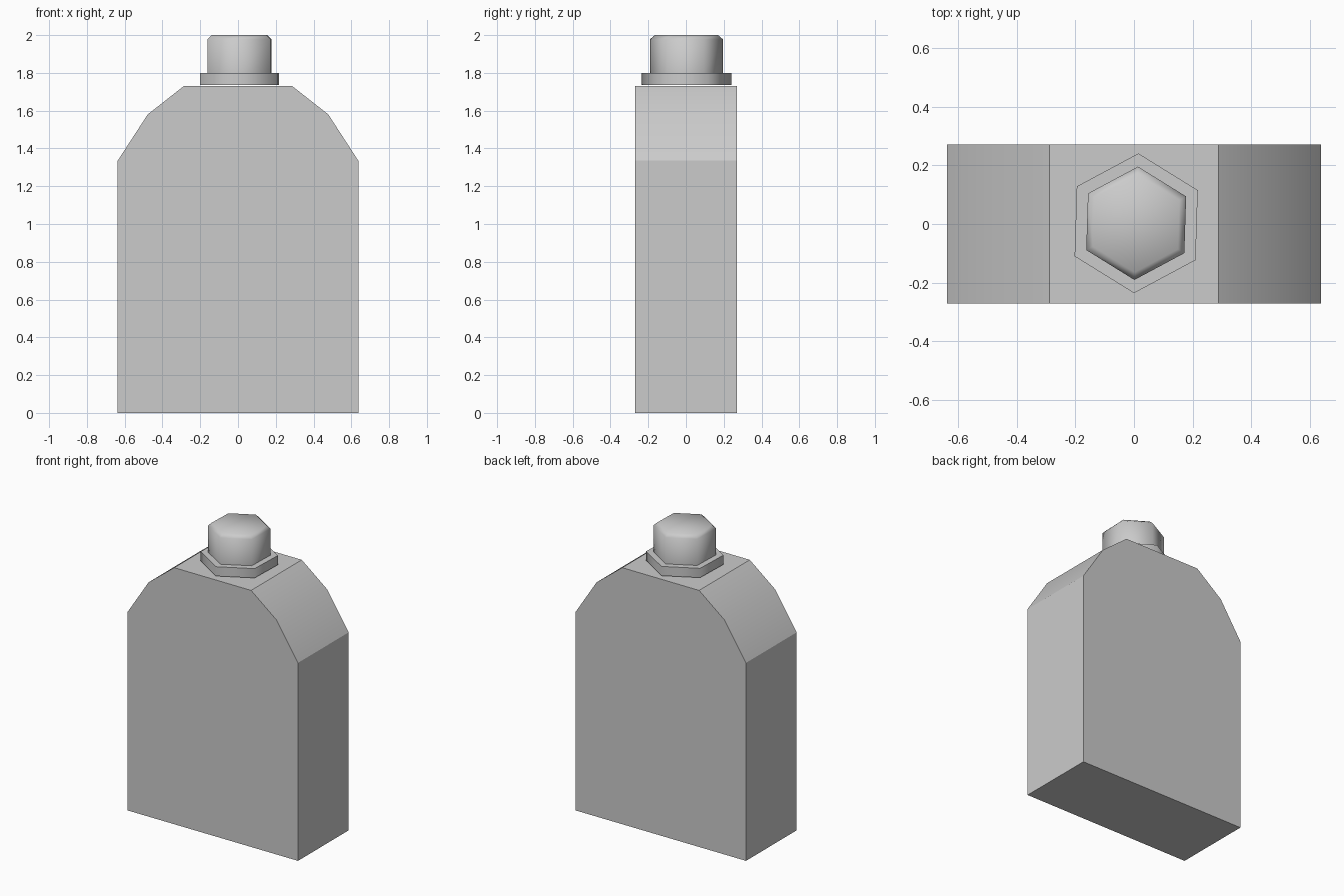
import bpy, bmesh
from math import radians, cos, sin, tau

if "Cube" in bpy.data.objects:
    bpy.data.objects.remove(bpy.data.objects["Cube"])


def make_object(name, bm, angle):
    bmesh.ops.recalc_face_normals(bm, faces=bm.faces)
    mesh = bpy.data.meshes.new(name)
    bm.to_mesh(mesh)
    bm.free()
    mesh.shade_smooth()
    mesh.set_sharp_from_angle(angle=radians(angle))
    obj = bpy.data.objects.new(name, mesh)
    bpy.context.collection.objects.link(obj)
    return obj


def hex_stack(name, rings, angle):
    """Closed six-sided solid through (radius, height) rings, slightly turned."""
    bm = bmesh.new()
    cx, cy, turn = 0.0075, 0.0025, radians(88.2)
    loops = [[bm.verts.new((cx + r * cos(turn + tau * i / 6),
                            cy + r * sin(turn + tau * i / 6), z))
              for i in range(6)] for r, z in rings]
    for low, high in zip(loops, loops[1:]):
        for i in range(6):
            j = (i + 1) % 6
            bm.faces.new((low[i], low[j], high[j], high[i]))
    bm.faces.new(loops[0][::-1])
    bm.faces.new(loops[-1])
    return make_object(name, bm, angle)


# Flask body: mirrored shoulder profile extruded front to back
half = [(0.637, 0), (0.637, 1.335), (0.478, 1.58), (0.287, 1.73)]
profile = half + [(-x, z) for x, z in reversed(half)]
bm = bmesh.new()
front = bm.faces.new([bm.verts.new((x, -0.27, z)) for x, z in profile])
back = bmesh.ops.extrude_face_region(bm, geom=[front], use_keep_orig=True)
bmesh.ops.translate(bm, vec=(0, 0.54, 0),
                    verts=[v for v in back["geom"] if isinstance(v, bmesh.types.BMVert)])
make_object("flask_body", bm, 30)

# Collar floating just above the shoulder
hex_stack("neck_collar", [(0.238, 1.737), (0.238, 1.8)], 65)

# Cap with a small chamfer around its top, softly shaded
hex_stack("cap", [(0.193, 1.8), (0.193, 1.978), (0.167, 2.0)], 65)
